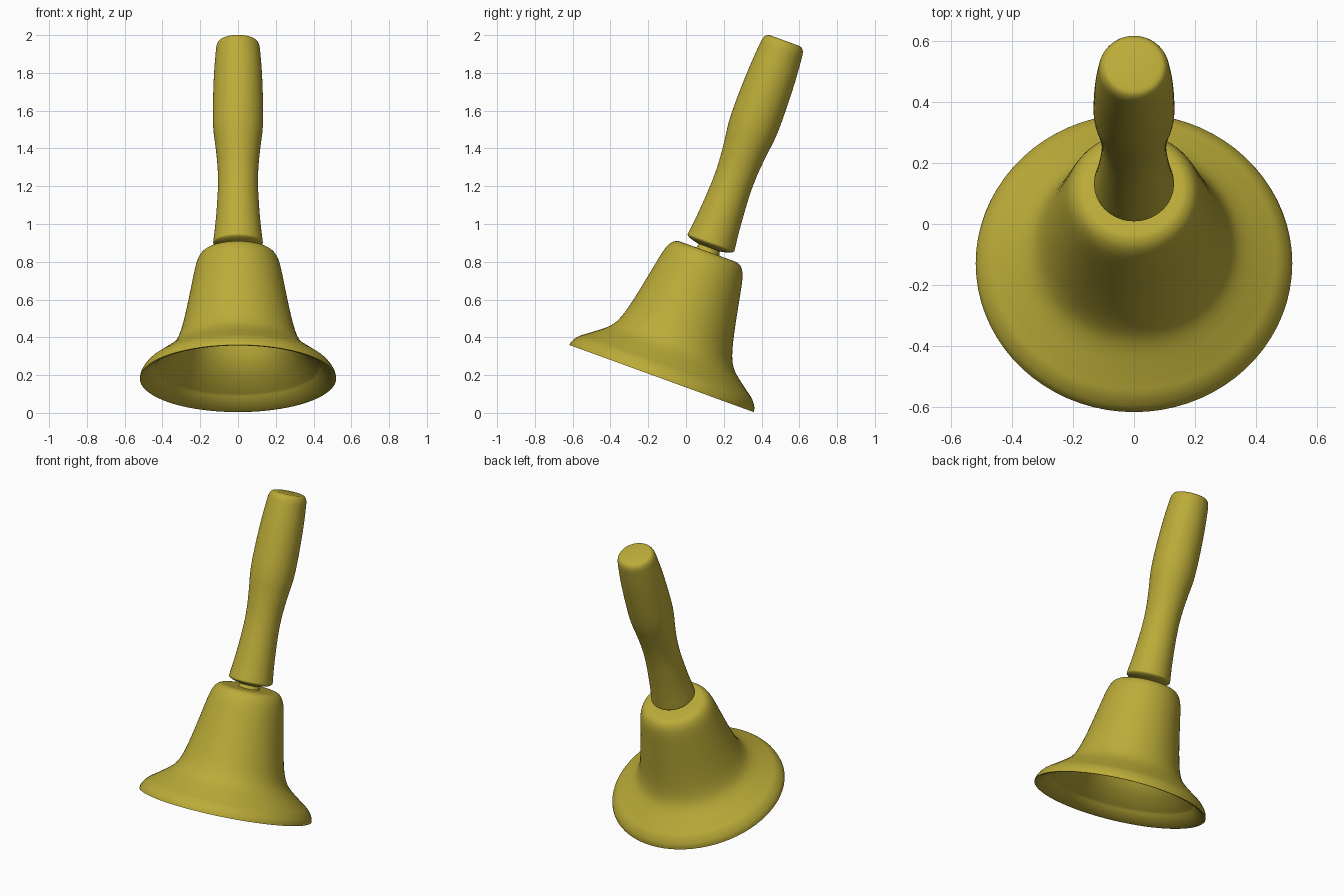
import bpy
import bmesh
from math import radians, tau
from mathutils import Vector, Matrix

SIDES = 72
STEPS = 4
TILT = Matrix.Translation((0, -0.13, 0.18)) @ Matrix.Rotation(radians(-20), 4, "X")

default_cube = bpy.data.objects.get("Cube")
if default_cube:
    bpy.data.objects.remove(default_cube, do_unlink=True)

brass = bpy.data.materials.new("brass yellow")
brass.use_nodes = True
brass.diffuse_color = (0.50, 0.41, 0.04, 1)
brass.node_tree.nodes["Principled BSDF"].inputs["Base Color"].default_value = brass.diffuse_color


def smooth_run(points):
    """Curve through all the points of one run; the ends stay as corners."""
    pts = [Vector((r, 0, t)) for r, t in points]
    if len(pts) < 3:
        return pts
    padded = [pts[0]] + pts + [pts[-1]]
    result = []
    for a, b, c, d in zip(padded, padded[1:], padded[2:], padded[3:]):
        for i in range(STEPS):
            u = i / STEPS
            result.append(0.5 * (2 * b + (c - a) * u + (2 * a - 5 * b + 4 * c - d) * u**2
                                 + (3 * b - a - 3 * c + d) * u**3))
    return result + [pts[-1]]


def lathe(name, runs):
    """Spin a profile of (radius, height) runs into a smooth tilted solid."""
    bm = bmesh.new()
    verts = [bm.verts.new(p) for run in runs for p in smooth_run(run)]
    edges = [bm.edges.new(pair) for pair in zip(verts, verts[1:])]
    bmesh.ops.spin(bm, geom=verts + edges, cent=(0, 0, 0), axis=(0, 0, 1),
                   angle=tau, steps=SIDES, use_duplicate=False)
    bmesh.ops.remove_doubles(bm, verts=bm.verts, dist=0.0005)
    bmesh.ops.recalc_face_normals(bm, faces=bm.faces)
    mesh = bpy.data.meshes.new(name)
    bm.to_mesh(mesh)
    bm.free()
    mesh.materials.append(brass)
    obj = bpy.data.objects.new(name, mesh)
    bpy.context.collection.objects.link(obj)
    obj.matrix_world = TILT
    bpy.ops.object.select_all(action="DESELECT")
    obj.select_set(True)
    bpy.context.view_layer.objects.active = obj
    bpy.ops.object.shade_smooth_by_angle(angle=radians(40))
    return obj


# Bell: hollow inside, lip, flared outer wall, rounded shoulder and short neck
inner_wall = [(0, 0.66), (0.12, 0.655), (0.18, 0.62), (0.21, 0.5), (0.24, 0.36),
              (0.275, 0.24), (0.32, 0.165), (0.38, 0.105), (0.435, 0.063)]
lip = [(0.44, 0.055), (0.505, 0.004)]
outer_wall = [(0.52, 0.002), (0.512, 0.03), (0.485, 0.066), (0.44, 0.1), (0.352, 0.171),
              (0.311, 0.241), (0.28, 0.356), (0.252, 0.495), (0.224, 0.635),
              (0.202, 0.69), (0.175, 0.713), (0.15, 0.717)]
neck = [(0.065, 0.717), (0.06, 0.73), (0.06, 0.78), (0, 0.78)]
lathe("bell", [inner_wall, lip, outer_wall] + [[p] for p in neck])

# Handle: flared foot, slim waist, full grip and softly rounded flat end
foot = [(0, 0.74), (0.07, 0.74)]
grip = [(0.115, 0.753), (0.13, 0.764), (0.13, 0.782), (0.121, 0.86), (0.112, 0.97),
        (0.106, 1.09), (0.108, 1.19), (0.118, 1.3), (0.13, 1.4), (0.133, 1.51),
        (0.128, 1.7), (0.118, 1.84), (0.112, 1.88), (0.1, 1.9), (0.085, 1.906)]
lathe("handle", [foot, grip, [(0, 1.906)]])
